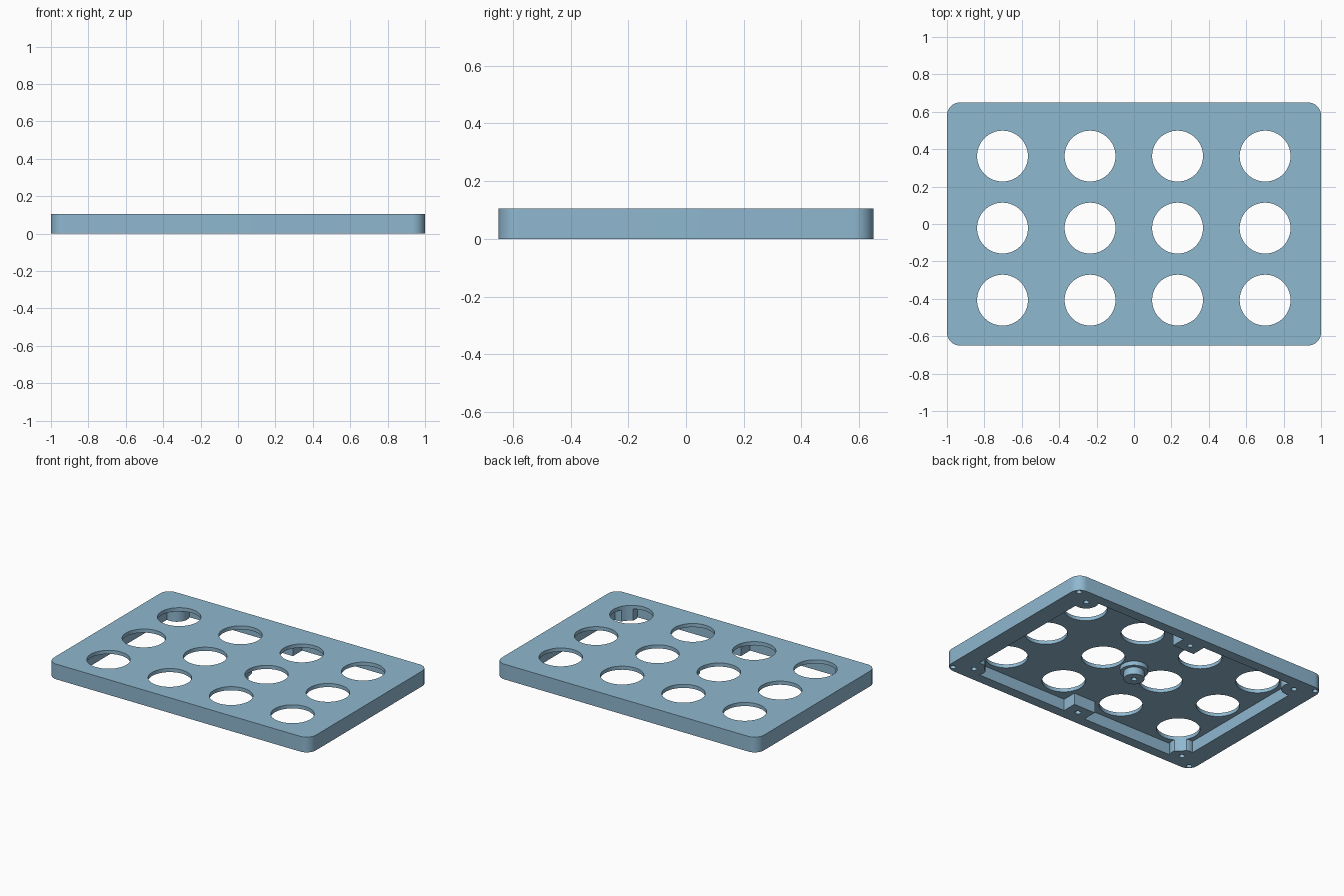
import bpy, bmesh, math

if "Cube" in bpy.data.objects:
    bpy.data.objects.remove(bpy.data.objects["Cube"])

W, D, H = 1.0, 0.65, 0.105      # half width, half depth, height
CAV_X, CAV_Y, CEIL = 0.87, 0.58, 0.08   # cavity half sizes and underside of the top sheet

blue = bpy.data.materials.new("soft_blue")
blue.diffuse_color = (0.275, 0.479, 0.631, 1)
blue.use_nodes = True
blue.node_tree.nodes["Principled BSDF"].inputs["Base Color"].default_value = blue.diffuse_color


def prism(name, outline, z0, z1):
    """Upright solid from a closed counter-clockwise outline."""
    bm = bmesh.new()
    low = [bm.verts.new((x, y, z0)) for x, y in outline]
    top = [bm.verts.new((x, y, z1)) for x, y in outline]
    bm.faces.new(low[::-1])
    bm.faces.new(top)
    n = len(outline)
    for i in range(n):
        j = (i + 1) % n
        bm.faces.new((low[i], low[j], top[j], top[i]))
    mesh = bpy.data.meshes.new(name)
    bm.to_mesh(mesh)
    bm.free()
    mesh.materials.append(blue)
    obj = bpy.data.objects.new(name, mesh)
    bpy.context.collection.objects.link(obj)
    return obj


def circle(x, y, r, n):
    return [(x + r * math.cos(2 * math.pi * i / n),
             y + r * math.sin(2 * math.pi * i / n)) for i in range(n)]


def rect(x0, x1, y0, y1):
    return [(x0, y0), (x1, y0), (x1, y1), (x0, y1)]


def rounded_rect(hx, hy, r, steps=10):
    pts = []
    for k, (sx, sy) in enumerate(((1, 1), (-1, 1), (-1, -1), (1, -1))):
        for i in range(steps + 1):
            a = math.pi / 2 * (k + i / steps)
            pts.append((sx * (hx - r) + r * math.cos(a),
                        sy * (hy - r) + r * math.sin(a)))
    return pts


def subtract(target, cutters):
    """Cut every cutter from the target, then remove the cutters."""
    bpy.context.view_layer.objects.active = target
    for c in cutters:
        m = target.modifiers.new("cut", 'BOOLEAN')
        m.operation, m.solver, m.object = 'DIFFERENCE', 'EXACT', c
        bpy.ops.object.modifier_apply(modifier=m.name)
        bpy.data.objects.remove(c)


# Hollow of the underside, with the bosses and post left standing in it
cavity = prism("cavity", rect(-CAV_X, CAV_X, -CAV_Y, CAV_Y), -0.1, CEIL)
corners = [(sx, sy) for sx in (-1, 1) for sy in (-1, 1)]
solids = [prism("corner_boss", circle(sx * 0.848, sy * 0.545, 0.08, 32), -0.2, 0.2)
          for sx, sy in corners]
solids += [prism("side_boss", rect(-0.083, 0.083, y0, y1), -0.2, 0.2)
           for y0, y1 in ((-0.8, -0.48), (0.48, 0.8))]
solids.append(prism("centre_post", circle(0, 0, 0.065, 40), -0.2, 0.2))
solids.append(prism("post_collar", circle(0, 0, 0.088, 40), 0.05, 0.2))
subtract(cavity, solids)

# Tray body
tray = prism("tray", rounded_rect(W, D, 0.07), 0, H)
cuts = [cavity]

# Grid of round openings
for i in range(4):
    for j in range(3):
        cuts.append(prism("opening", circle(-0.703 + 0.468 * i, -0.407 + 0.385 * j, 0.136, 64),
                          -0.1, 0.3))

# Blind screw holes in the bosses, the post and the rim corners
screws = [(0, 0), (0, 0.545), (0, -0.545)]
for sx, sy in corners:
    screws += [(sx * 0.848, sy * 0.545), (sx * 0.963, sy * 0.613)]
for x, y in screws:
    cuts.append(prism("screw_hole", circle(x, y, 0.018, 20), -0.1, 0.07))
subtract(tray, cuts)

bpy.ops.object.select_all(action='DESELECT')
tray.select_set(True)
bpy.context.view_layer.objects.active = tray
bpy.ops.object.shade_smooth_by_angle(angle=math.radians(30))
